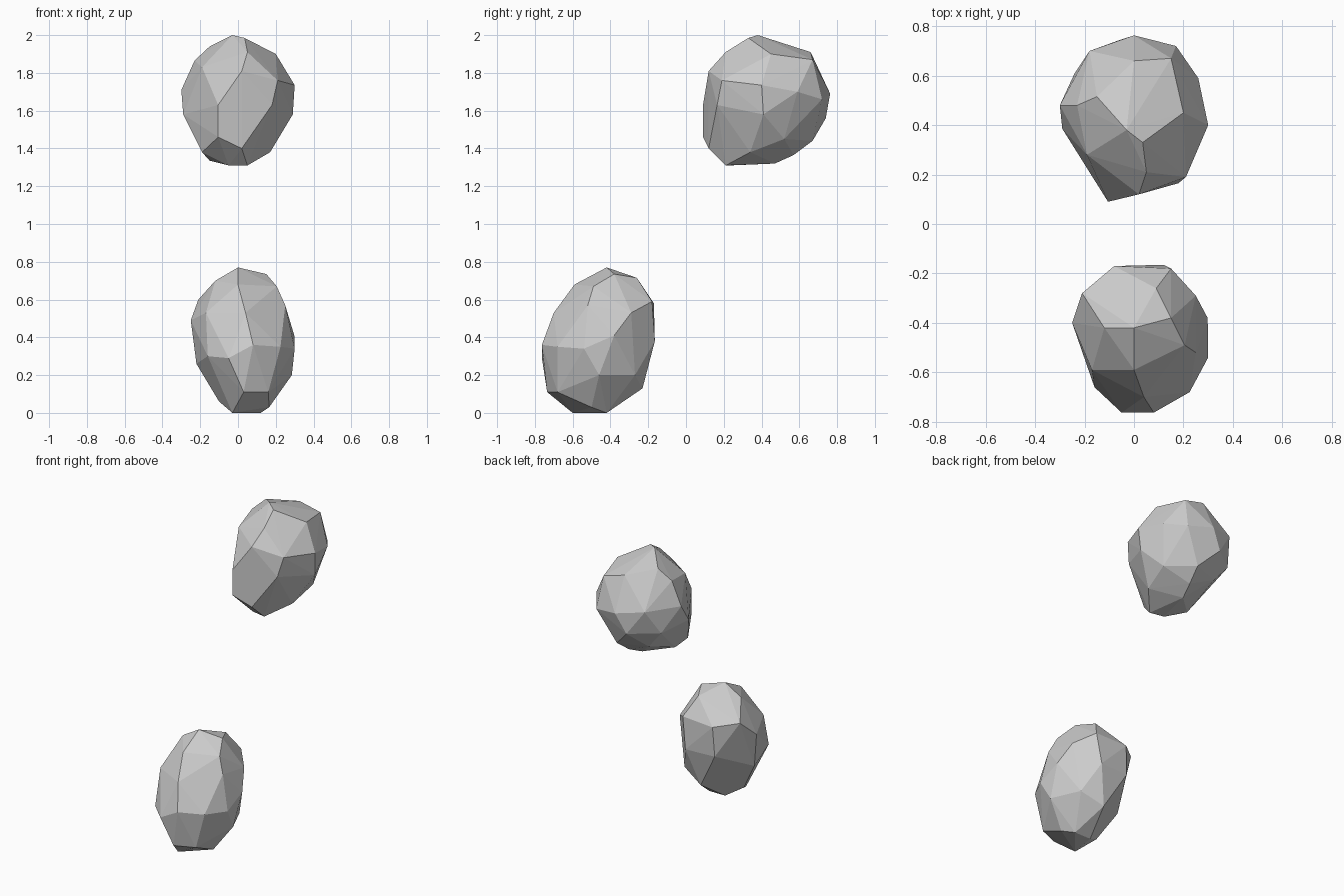
import bpy, bmesh


def rock(name, *bands):
    """Flat-faceted boulder: convex skin stretched over a few corner bands."""
    bm = bmesh.new()
    for band in bands:
        for corner in band:
            bm.verts.new(corner)
    bmesh.ops.convex_hull(bm, input=bm.verts[:])
    loose = [v for v in bm.verts if not v.link_faces]
    bmesh.ops.delete(bm, geom=loose, context='VERTS')
    bmesh.ops.recalc_face_normals(bm, faces=bm.faces[:])
    mesh = bpy.data.meshes.new(name)
    bm.to_mesh(mesh)
    bm.free()
    obj = bpy.data.objects.new(name, mesh)
    bpy.context.collection.objects.link(obj)
    return obj


# Tall egg-shaped rock standing on the ground
rock(
    "lower_rock",
    # crown
    [(0, -.42, .77), (.15, -.38, .735), (.09, -.26, .715), (-.12, -.42, .70),
     (.205, -.49, .67), (0, -.59, .68)],
    # shoulder
    [(-.21, -.28, .60), (-.17, -.59, .53), (.04, -.70, .53), (.25, -.52, .57),
     (.15, -.18, .59), (-.08, -.17, .58), (.25, -.29, .53)],
    # waist
    [(-.25, -.40, .49), (-.05, -.763, .29), (.08, -.763, .36), (.225, -.68, .35),
     (.30, -.54, .34), (.298, -.38, .41), (.12, -.165, .38), (-.09, -.18, .38),
     (-.16, -.66, .30)],
    # base
    [(-.22, -.42, .26), (.285, -.46, .2), (.2, -.27, .2), (.05, -.23, .13),
     (.03, -.735, .11), (.16, -.68, .11), (-.10, -.48, .06), (-.03, -.60, 0),
     (0, -.42, 0), (.12, -.42, 0), (.165, -.5, .03)],
)

# Rounder rock raised behind it, with a sharp ridge down its front
rock(
    "upper_rock",
    # crown
    [(-.03, .38, 2), (.035, .33, 1.985), (.05, .21, 1.91), (-.15, .515, 1.94),
     (.2, .45, 1.90), (0, .66, 1.91), (-.23, .48, 1.865), (.15, .67, 1.87)],
    # front ridge
    [(.02, .12, 1.81), (-.105, .09, 1.63), (-.105, .09, 1.46), (.02, .12, 1.40),
     (.21, .19, 1.76), (.18, .165, 1.63), (-.19, .28, 1.83)],
    # waist
    [(.30, .40, 1.735), (.29, .41, 1.58), (.26, .59, 1.70), (.17, .72, 1.66),
     (0, .763, 1.69), (-.18, .70, 1.72), (-.30, .48, 1.71), (-.29, .385, 1.58),
     (-.07, .74, 1.56), (-.24, .61, 1.56)],
    # base
    [(.05, .21, 1.31), (-.05, .23, 1.31), (-.15, .33, 1.335), (-.19, .25, 1.38),
     (.17, .34, 1.38), (0, .47, 1.32), (.03, .57, 1.365), (.05, .67, 1.44),
     (.2, .52, 1.45), (-.14, .60, 1.44)],
)
